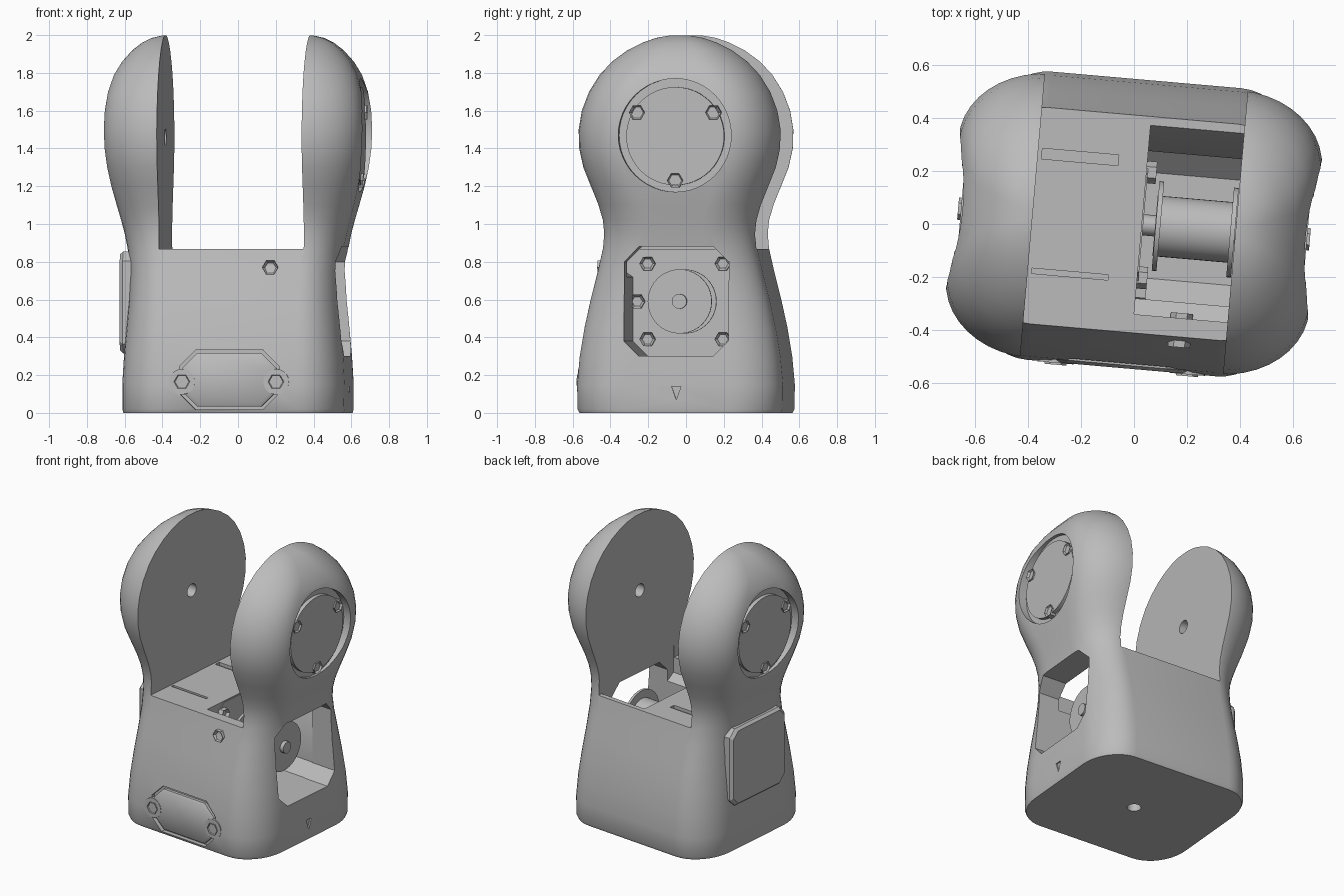
import bpy, bmesh
from math import sin, cos, pi, radians, copysign
from mathutils import Matrix

old = bpy.data.objects.get("Cube")
if old:
    bpy.data.objects.remove(old, do_unlink=True)

grey = bpy.data.materials.new("plain grey")
grey.use_nodes = True
COLOUR = (0.5, 0.5, 0.5, 1)
grey.diffuse_color = COLOUR
grey.node_tree.nodes["Principled BSDF"].inputs["Base Color"].default_value = COLOUR

TURN = Matrix.Rotation(radians(-5), 4, "Z")   # the whole joint stands slightly turned
AXES = {"X": lambda u, v, w: (w, u, v),
        "Y": lambda u, v, w: (u, w, v),
        "Z": lambda u, v, w: (u, v, w)}
parts = []


def finish(name, bm):
    bmesh.ops.recalc_face_normals(bm, faces=bm.faces)
    mesh = bpy.data.meshes.new(name)
    bm.to_mesh(mesh)
    bm.free()
    mesh.materials.append(grey)
    ob = bpy.data.objects.new(name, mesh)
    bpy.context.collection.objects.link(ob)
    parts.append(ob)
    return ob


def loft(name, rings):
    bm = bmesh.new()
    loops = [[bm.verts.new(p) for p in ring] for ring in rings]
    n = len(loops[0])
    for lo, hi in zip(loops, loops[1:]):
        for i in range(n):
            j = (i + 1) % n
            bm.faces.new((lo[i], lo[j], hi[j], hi[i]))
    bm.faces.new(loops[0][::-1])
    bm.faces.new(loops[-1])
    return finish(name, bm)


def prism(name, pts, w0, w1, axis="X"):
    return loft(name, [[AXES[axis](u, v, w) for u, v in pts] for w in (w0, w1)])


def disc(u, v, r, n=40):
    return [(u + r * cos(2 * pi * i / n), v + r * sin(2 * pi * i / n)) for i in range(n)]


def octagon(u0, u1, v0, v1, c):
    return [(u0 + c, v0), (u1 - c, v0), (u1, v0 + c), (u1, v1 - c),
            (u1 - c, v1), (u0 + c, v1), (u0, v1 - c), (u0, v0 + c)]


def rect(u0, u1, v0, v1):
    return [(u0, v0), (u1, v0), (u1, v1), (u0, v1)]


def cut(target, cutter):
    mod = target.modifiers.new("cut", "BOOLEAN")
    mod.operation = "DIFFERENCE"
    mod.solver = "EXACT"
    mod.object = cutter
    cutter.hide_render = True
    graph = bpy.context.evaluated_depsgraph_get()
    mesh = bpy.data.meshes.new_from_object(target.evaluated_get(graph))
    target.modifiers.clear()
    target.data = mesh
    parts.remove(cutter)
    bpy.data.objects.remove(cutter, do_unlink=True)


def bolt(name, u, v, w0, w1, axis="X", r=0.042):
    """Hexagonal head with a sunk socket at the w1 end."""
    ob = prism(name, disc(u, v, r, 6), w0, w1, axis)
    bm = bmesh.new()
    bm.from_mesh(ob.data)
    k = "XYZ".index(axis)
    end = [f for f in bm.faces if abs(f.calc_center_median()[k] - w1) < 1e-4]
    bmesh.ops.inset_individual(bm, faces=end, thickness=0.014, depth=-0.02)
    bm.to_mesh(ob.data)
    bm.free()


# Housing: rounded sections stacked in height (z, half width, half depth)
PROFILE = [(0, .585, .535), (.02, .59, .545), (.15, .59, .547), (.3, .582, .533),
           (.45, .57, .508), (.6, .56, .475), (.75, .56, .437), (.87, .573, .41),
           (.95, .59, .403), (1.02, .608, .41), (1.1, .63, .433), (1.2, .655, .473),
           (1.3, .674, .513), (1.4, .686, .535), (1.5, .69, .538), (1.6, .686, .521),
           (1.7, .672, .483), (1.79, .645, .427), (1.86, .607, .361), (1.92, .555, .28),
           (1.96, .505, .2), (1.985, .455, .13), (1.998, .4, .06)]


def section(z, a, b, steps=10):
    rx, ry = a - 0.36, min(0.27, b * 0.75)
    ring = []
    for quarter in range(4):
        c, d = cos(pi / 4 + quarter * pi / 2), sin(pi / 4 + quarter * pi / 2)
        for s in range(steps + 1):
            t = pi / 2 * (quarter + s / steps)
            ring.append((copysign(a - rx, c) + rx * cos(t),
                         copysign(b - ry, d) + ry * sin(t), z))
    return ring


housing = loft("housing", [section(*row) for row in PROFILE])

# Fork gap between the two arms
cut(housing, prism("gap_cutter", rect(-.385, .385, -1, 1), .867, 2.5, "Z"))

# Spool bay, open at the top, and the side window leading into it
bay = [(-.2, .3), (.2, .3), (.28, .38), (.28, .62), (.41, .95), (-.34, .95),
       (-.34, .76), (-.28, .72), (-.28, .38)]
cut(housing, prism("bay_cutter", bay, .03, .39))
cut(housing, prism("window_cutter", octagon(-.28, .275, .3, .88, .08), .3, .9))

# Round cap seats and pivot holes in both arms
for side in (-1, 1):
    cut(housing, prism("seat_cutter", disc(0, 1.47, .3, 48), side * .63, side))
    cut(housing, prism("pivot_cutter", disc(0, 1.46, .045, 16), side * .3, side * .48))

# Floor grooves, base hole and small alignment notch
for y, w in ((.235, .02), (-.21, .01)):
    cut(housing, prism("groove_cutter", rect(-.37, -.08, y - w, y + w), .845, 1, "Z"))
cut(housing, prism("base_hole_cutter", disc(0, 0, .045, 16), -.1, .06, "Z"))
cut(housing, prism("notch_cutter", [(-.025, .14), (0, .07), (.025, .14)], .58, .7))

# Pocket for the front cover
cut(housing, prism("pocket_cutter", octagon(-.265, .265, .018, .332, .085), -.515, -.7, "Y"))

# Arm caps with three bolts each
for side, label in ((1, "left"), (-1, "right")):
    prism(label + "_cap", disc(0, 1.465, .26, 48), side * .6, side * .657)
    for i, angle in enumerate((30, 150, 270)):
        t = radians(angle)
        bolt(f"{label}_cap_bolt_{i + 1}", .235 * cos(t), 1.47 + .24 * sin(t),
             side * .6, side * .668)

# Flat cover on the right side, with a bevelled outer rim
loft("side_cover", [[(x, u, v) for u, v in octagon(-h, h, .585 - h, .585 + h, .05)]
                    for x, h in ((-.5, .27), (-.59, .27), (-.608, .255))])

# Front cover with bolt lugs, set nearly flush
loft("front_cover", [[(u, y, v) for u, v in octagon(-h, h, .175 - k, .175 + k, .08)]
                     for y, h, k in ((-.5, .25, .142), (-.535, .25, .142), (-.547, .235, .128))])
for x in (-.25, .25):
    prism("front_cover_lug", disc(x, .165, .068, 20), -.5, -.549, "Y")
    bolt("front_cover_bolt", x, .165, -.5, -.556, "Y")

# Bolt through the front wall
bolt("front_wall_bolt", .21, .77, -.32, -.45, "Y")

# Motor plate and its bolts on the inner wall of the bay
prism("motor_plate", octagon(-.24, .24, .32, .86, .06), .02, .035)
for y, z in ((-.2, .79), (.2, .79), (-.2, .39), (.2, .39), (-.255, .59)):
    bolt("motor_bolt", y, z, .02, .068)

# Spool lying across the bay
prism("spool_shaft", disc(0, .59, .04, 12), .03, .41)
prism("spool_hub", disc(0, .59, .115), .08, .38)
for x in (.082, .365):
    prism("spool_flange", disc(0, .59, .17), x, x + .018)

# Place everything and shade it
bpy.ops.object.select_all(action="DESELECT")
for ob in parts:
    ob.data.transform(TURN)
    ob.select_set(True)
bpy.context.view_layer.objects.active = housing
bpy.ops.object.shade_smooth_by_angle(angle=radians(32))
